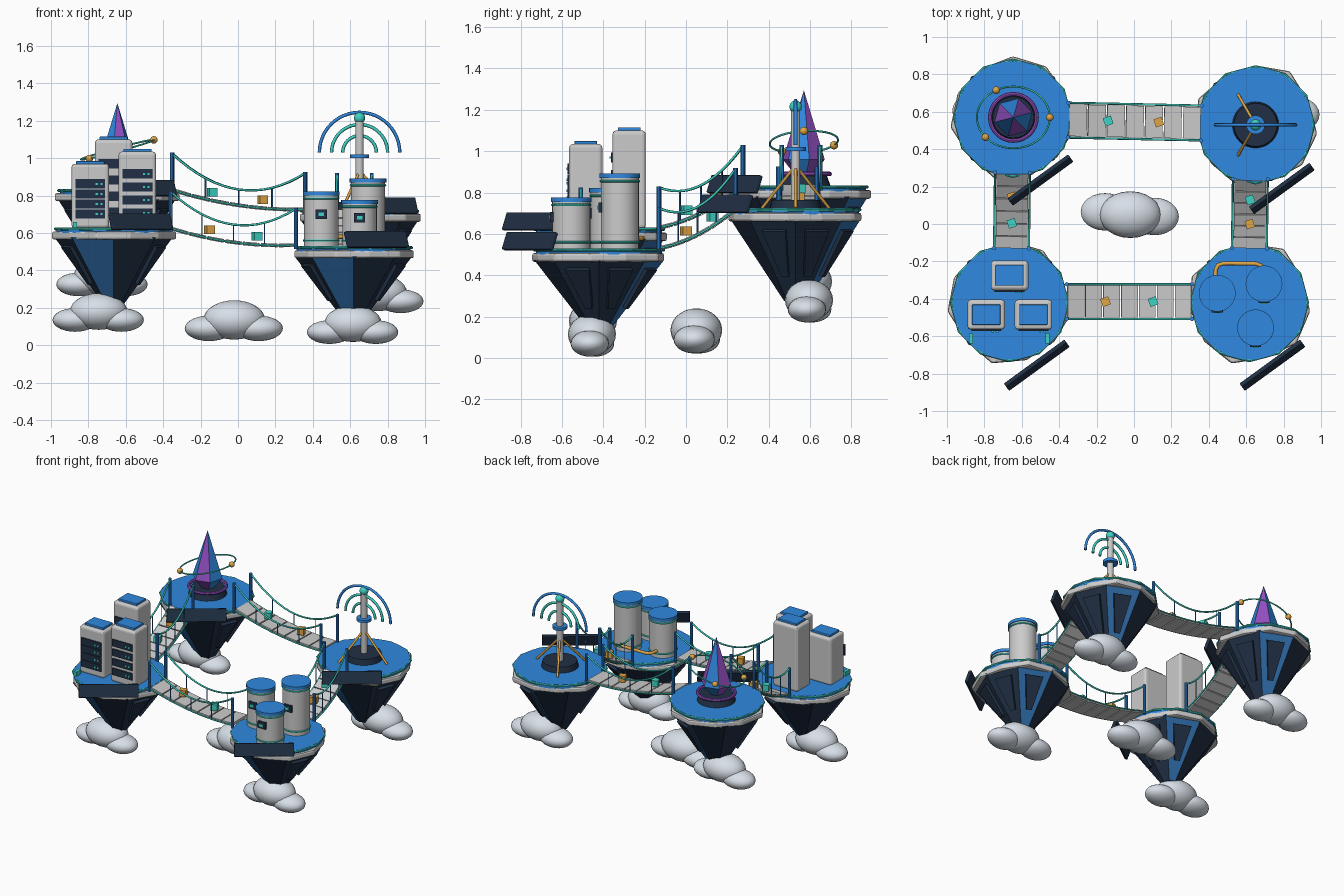
import bpy, bmesh, math, random
from mathutils import Vector, Matrix

if "Cube" in bpy.data.objects:
    bpy.data.objects.remove(bpy.data.objects["Cube"])

random.seed(4)
V = Vector


def mat(name, *rgb):
    m = bpy.data.materials.new(name)
    m.diffuse_color = (*rgb, 1)
    m.use_nodes = True
    m.node_tree.nodes["Principled BSDF"].inputs["Base Color"].default_value = m.diffuse_color
    return m


BLUE = mat("blue", .03, .25, .75)
ROCKBLUE = mat("rock_blue", .03, .16, .42)
NAVY = mat("navy", .015, .03, .06)
TEAL = mat("teal", .05, .65, .55)
AMBER = mat("amber", .75, .38, .06)
PURPLE = mat("purple", .3, .08, .55)
CLOUD = mat("cloud", .68, .74, .8)


def finish(name, m=None, smooth=False):
    o = bpy.context.object
    o.name = name
    if m:
        o.data.materials.append(m)
    if smooth:
        bpy.ops.object.shade_smooth_by_angle(angle=math.radians(35))
    return o


def box(name, loc, size, m=None, rot=(0, 0, 0), bevel=0):
    bpy.ops.mesh.primitive_cube_add(size=1, location=loc, rotation=rot)
    bpy.context.object.scale = size
    bpy.ops.object.transform_apply(location=False, rotation=False, scale=True)
    o = finish(name, m)
    if bevel:
        b = o.modifiers.new("bevel", 'BEVEL')
        b.width, b.segments = bevel, 3
    return o


def cyl(name, x, y, z0, z1, r, m=None, n=32, r2=None):
    bpy.ops.mesh.primitive_cone_add(vertices=n, radius1=r, radius2=r if r2 is None else r2,
                                    depth=z1 - z0, location=(x, y, (z0 + z1) / 2))
    return finish(name, m, n > 12)


def ring(name, x, y, z, r, t, m, n=36):
    bpy.ops.mesh.primitive_torus_add(location=(x, y, z), major_radius=r, minor_radius=t,
                                     major_segments=n, minor_segments=8)
    return finish(name, m, n > 12)


def ball(name, loc, size, m=None):
    bpy.ops.mesh.primitive_uv_sphere_add(segments=24, ring_count=14, radius=1, location=loc)
    bpy.context.object.scale = size
    return finish(name, m, True)


def tube(name, pts, r, m, cyclic=False):
    c = bpy.data.curves.new(name, 'CURVE')
    c.dimensions, c.bevel_depth, c.bevel_resolution, c.use_fill_caps = '3D', r, 2, True
    s = c.splines.new('POLY')
    s.points.add(len(pts) - 1)
    for p, q in zip(s.points, pts):
        p.co = (*q, 1)
    s.use_cyclic_u = cyclic
    c.materials.append(m)
    o = bpy.data.objects.new(name, c)
    bpy.context.collection.objects.link(o)
    return o


def poly(name, verts, faces, mats, index=None):
    me = bpy.data.meshes.new(name)
    me.from_pydata(verts, [], faces)
    for m in mats:
        me.materials.append(m)
    for i, p in enumerate(me.polygons):
        p.material_index = index(i) if index else 0
    o = bpy.data.objects.new(name, me)
    bpy.context.collection.objects.link(o)
    return o


# Floating island: faceted rock, raised rock panels, pale rim, blue deck, teal edge
def island(name, x, y, top, depth):
    n = 8
    zt, zb = top - .055, top - depth

    def at(a, t, out=0):
        r = .315 + (.055 - .315) * t + out
        return V((x + r * math.cos(a), y + r * math.sin(a), zt + (zb - zt) * t))
    ang = [math.tau * i / n for i in range(n)]
    verts = [at(a, 0) for a in ang] + [at(a, 1) for a in ang]
    faces = [(i, n + i, n + (i + 1) % n, (i + 1) % n)[::-1] for i in range(n)]
    faces += [tuple(range(n)), tuple(range(2 * n - 1, n - 1, -1))]
    poly(name + "_rock", [tuple(v) for v in verts], faces, [NAVY, ROCKBLUE],
         lambda i: int(i in (1, 5)))
    for i in (0, 1, 4, 7):
        a, b = ang[i], ang[i] + math.tau / n
        t0, t1 = (at(a, .12).lerp(at(b, .12), k) for k in (.22, .78))
        b0, b1 = (at(a, .68).lerp(at(b, .68), k) for k in (.38, .7))
        mid = (a + b) / 2
        nrm = V((math.cos(mid), math.sin(mid), -.65)).normalized() * .02
        q = [t0, t1, b1, b0]
        poly(name + "_rock_panel", [tuple(v) for v in q] + [tuple(v + nrm) for v in q],
             [(4, 7, 6, 5), (0, 1, 2, 3), (0, 4, 5, 1), (1, 5, 6, 2), (2, 6, 7, 3), (3, 7, 4, 0)], [NAVY])
    rim = cyl(name + "_rim", x, y, top - .065, top - .022, .325, None, 11)
    for k, v in enumerate(rim.data.vertices):
        f = 1 + .05 * math.sin(k // 2 * 2.4 + x * 9)
        v.co.x *= f
        v.co.y *= f
    b = rim.modifiers.new("bevel", 'BEVEL')
    b.width, b.segments = .012, 2
    cyl(name + "_deck", x, y, top - .03, top, .305, BLUE, 40)
    ring(name + "_edge_trim", x, y, top - .008, .311, .008, TEAL, 12)


ISL = {"compute": (-.665, -.42, .63, .41), "storage": (.617, -.42, .53, .39),
       "crystal": (-.648, .565, .835, .46), "network": (.65, .53, .725, .45)}
for k, v in ISL.items():
    island(k, *v)


# Clouds of three ellipsoids
def cloud(x, y, z, s=1):
    ball("cloud_middle", (x, y, z), (.165 * s, .125 * s, .105 * s), CLOUD)
    ball("cloud_left", (x - .135 * s, y + .015, z - .045), (.13 * s, .10 * s, .068 * s), CLOUD)
    ball("cloud_right", (x + .13 * s, y - .01, z - .045), (.13 * s, .10 * s, .068 * s), CLOUD)


for c in [(-.02, .05, .135, 1), (-.745, -.45, .18, .93), (.615, -.455, .115, .93),
          (-.725, .59, .37, .93), (.75, .595, .28, .93)]:
    cloud(*c)


# Rope bridge: planks, corner posts, sagging ropes, hangers and carried cubes
def bridge(a, b, n, cubes, rope_sag):
    a, b = V(a), V(b)
    d = b - a
    side = V((-d.y, d.x, 0)).normalized()
    yaw = math.atan2(d.y, d.x)

    def deck(t, sag=.03):
        return a.lerp(b, t) - V((0, 0, sag * 4 * t * (1 - t)))
    for i in range(n):
        p, q = deck(i / n), deck((i + 1) / n)
        e = q - p
        pitch = -math.atan2(e.z, math.hypot(e.x, e.y))
        box("bridge_plank", (p + q) / 2, (e.length * .92, .17, .02), None, (0, pitch, yaw))
    for s in (-1, 1):
        off = side * .093 * s
        for p in (a, b):
            cyl("bridge_post", p.x + off.x, p.y + off.y, p.z - .02, p.z + .2, .011, BLUE, 10)
        T = [i / 16 for i in range(17)]
        rope = [deck(t, rope_sag) + off + V((0, 0, .195)) for t in T]
        tube("bridge_rope", rope, .006, TEAL)
        tube("bridge_edge_cable", [deck(t) + off for t in T], .005, TEAL)
        for i in (4, 8, 12):
            tube("bridge_hanger", [rope[i], deck(T[i]) + off], .003, BLUE)
    for t, m in cubes:
        box("bridge_cube", deck(t) + V((0, 0, .045)), (.045, .045, .045), m, (0, 0, yaw + .35))


bridge((-.36, -.415, .625), (.31, -.415, .535), 7, [(.31, AMBER), (.69, TEAL)], .13)
bridge((-.352, .555, .83), (.36, .54, .725), 7, [(.3, TEAL), (.68, AMBER)], .14)
bridge((-.655, -.13, .63), (-.65, .275, .83), 6, [(.33, TEAL), (.68, AMBER)], .09)
bridge((.617, -.13, .53), (.622, .24, .72), 6, [(.35, AMBER), (.7, TEAL)], .09)

# Server towers
for x, y, top in [(-.665, -.275, 1.1), (-.79, -.485, .97), (-.538, -.485, 1.035)]:
    h = top - .625
    box("server_tower", (x, y, .625 + h / 2), (.2, .16, h), None, bevel=.018)
    box("server_cap", (x, y, top + .004), (.15, .11, .022), BLUE, bevel=.004)
    for i in range(4):
        z = .685 + (h - .13) * (i + .3) / 4
        box("server_bay", (x, y - .081, z), (.16, .014, .05), NAVY)
        for j in (0, 1):
            box("server_light", (x + .035 + .025 * j, y - .09, z), (.012, .008, .012), TEAL)
for x in (-.872, -.462):
    box("deck_light", (x, -.612, .645), (.022, .055, .03), TEAL)

# Storage tanks with bands, lids and gauges, joined by a pipe
for x, y, top in [(.445, -.37, .8), (.695, -.32, .87), (.65, -.555, .755)]:
    cyl("tank", x, y, .53, top, .092)
    cyl("tank_lid", x, y, top, top + .022, .098, BLUE)
    ring("tank_band_top", x, y, top - .015, .092, .006, TEAL)
    ring("tank_band_base", x, y, .56, .092, .006, TEAL)
    box("tank_gauge", (x, y - .092, .6 + (top - .55) * .4), (.06, .02, .05), NAVY)
    box("tank_gauge_light", (x, y - .103, .6 + (top - .55) * .4), (.03, .008, .018), TEAL)
tube("tank_pipe", [(.435, -.29, .58), (.437, -.245, .58), (.45, -.22, .58), (.48, -.21, .58),
                   (.65, -.212, .58), (.68, -.222, .58), (.695, -.25, .58)], .011, AMBER)

# Crystal on a pedestal with an orbit ring
cx, cy = -.645, .57
cyl("crystal_pedestal", cx, cy, .83, .885, .13, NAVY, 24, .11)
ring("crystal_glow_ring", cx, cy, .89, .125, .011, PURPLE, 32)
hexa = [(cx + .105 * math.cos(i * math.pi / 3 + .25), cy + .105 * math.sin(i * math.pi / 3 + .25), .96)
        for i in range(6)]
poly("crystal", hexa + [(cx, cy, 1.295), (cx, cy, .83)],
     [(i, (i + 1) % 6, 6) for i in range(6)] + [((i + 1) % 6, i, 7) for i in range(6)],
     [PURPLE, BLUE], lambda i: i % 2)


def orbit(a):
    u, v = .195 * math.cos(a), .165 * math.sin(a)
    return V((cx + u, cy + v, 1.045 + .27 * u + .06 * v))


tube("crystal_orbit", [orbit(math.tau * i / 48) for i in range(48)], .005, TEAL, True)
for a in (0, 118, 220):
    ball("orbit_bead", orbit(math.radians(a)), (.02,) * 3, AMBER)

# Antenna: base, mast, tripod and signal arcs
ax, ay = .65, .53
cyl("antenna_base", ax, ay, .72, .765, .125, NAVY, 32, .115)
cyl("antenna_mast", ax, ay, .75, 1.2, .022)
cyl("antenna_collar", ax, ay, 1.0, 1.02, .05, BLUE)
ball("antenna_tip", (ax, ay, 1.215), (.03,) * 3, TEAL)
for k in range(3):
    a = k * math.tau / 3
    tube("antenna_leg", [(ax, ay, .93), (ax + .187 * math.cos(a), ay + .187 * math.sin(a), .725)], .008, AMBER)
for r, m in [(.215, BLUE), (.15, TEAL), (.09, TEAL)]:
    tube("signal_arc", [(ax + r * math.cos(i * math.pi / 24), ay, 1.03 + r * math.sin(i * math.pi / 24))
                        for i in range(25)], .009, m)

# Blank sign boards turned to the front right and leaning back
for x, y, z in [(-.52, -.755, .66), (.74, -.755, .565), (-.5, .235, .84), (.79, .19, .745)]:
    box("sign_board", (x, y, z), (.4, .022, .09), NAVY, (math.radians(-20), 0, math.radians(36)), .005)
